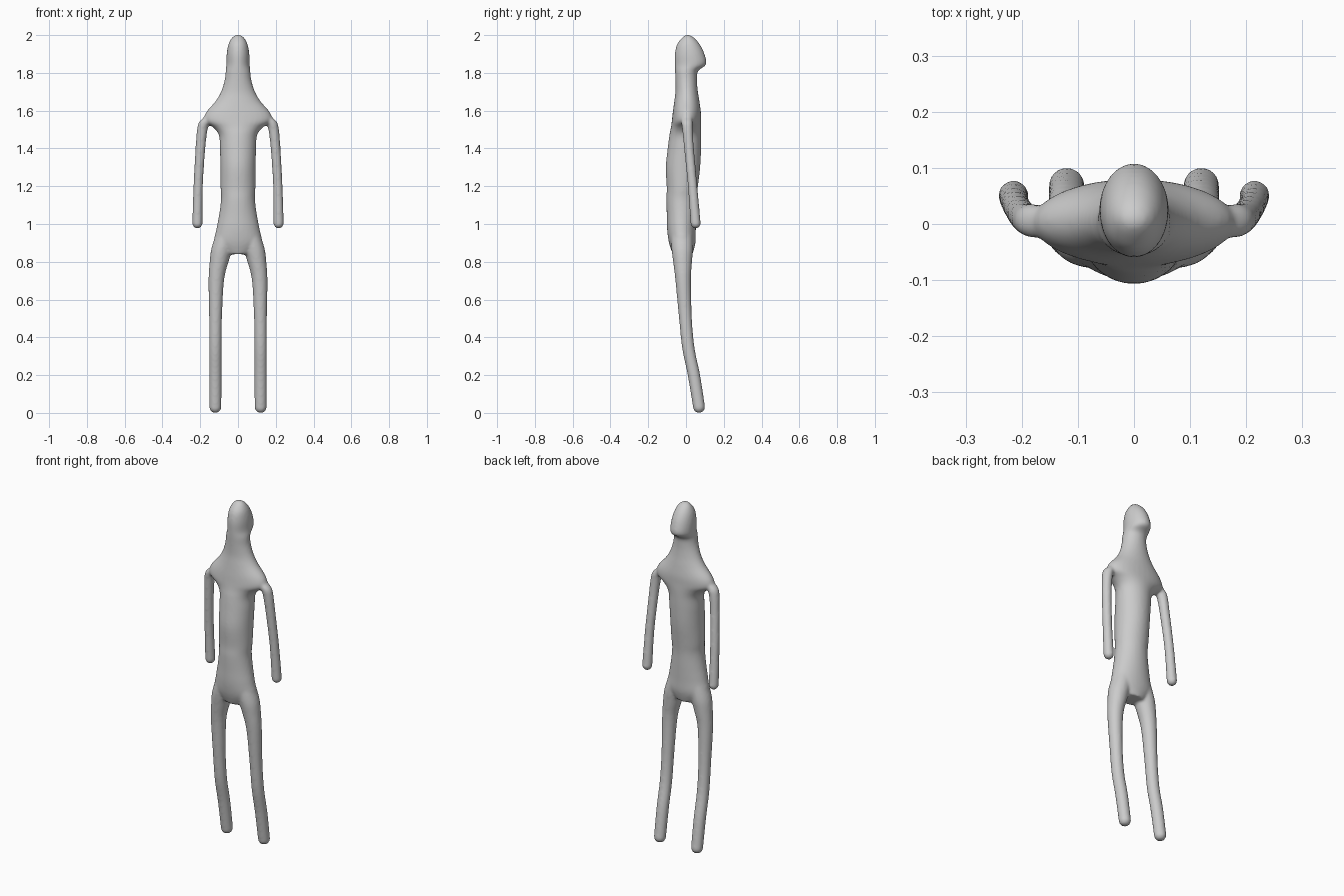
import bpy
import bmesh
from math import cos, sin, tau

default_cube = bpy.data.objects.get("Cube")
if default_cube:
    bpy.data.objects.remove(default_cube, do_unlink=True)

SIDES = 32
STEPS = 4


def catmull(a, b, c, d, t):
    """Smooth blend between b and c."""
    return b + 0.5 * t * (c - a + t * (2 * a - 5 * b + 4 * c - d + t * (3 * (b - c) + d - a)))


def refine(rows):
    """Insert smoothly interpolated sections between the given ones."""
    last = len(rows) - 1
    result = []
    for i in range(last):
        group = (rows[max(i - 1, 0)], rows[i], rows[i + 1], rows[min(i + 2, last)])
        for step in range(STEPS):
            result.append([catmull(*values, step / STEPS) for values in zip(*group)])
    return result + [rows[-1]]


def loft(bm, sections):
    """Skin closed elliptical sections: height, centre x, centre y, half width, half depth."""
    rings = []
    for z, cx, cy, rx, ry in sections:
        ring = []
        for k in range(SIDES):
            angle = tau * k / SIDES
            ring.append(bm.verts.new((cx + rx * cos(angle), cy + ry * sin(angle), z)))
        rings.append(ring)
    for lower, upper in zip(rings, rings[1:]):
        for k in range(SIDES):
            n = (k + 1) % SIDES
            bm.faces.new((lower[k], lower[n], upper[n], upper[k]))
    bm.faces.new(list(reversed(rings[0])))
    bm.faces.new(rings[-1])


def add_limb(bm, rows, side):
    """Tube with a rounded lower tip; rows run upward: height, x, y, radius."""
    tip_z, tip_x, tip_y, radius = rows[0]
    sections = []
    for step in range(1, 6):
        angle = tau / 4 * step / 6
        r = radius * sin(angle)
        sections.append((tip_z - radius * cos(angle), side * tip_x, tip_y, r, r))
    sections += [(z, side * x, y, r, r) for z, x, y, r in refine(rows)]
    loft(bm, sections)


# Head, neck, shoulders, trunk and hips: height, half width, front y, back y
trunk = [
    (.84, .07, -.07, .035), (.9, .125, -.09, .05), (.97, .115, -.1, .052),
    (1.05, .1, -.102, .054), (1.13, .09, -.104, .056), (1.19, .092, -.102, .062),
    (1.3, .093, -.107, .075), (1.4, .096, -.097, .08), (1.47, .101, -.088, .081),
    (1.51, .13, -.08, .081), (1.545, .178, -.075, .08), (1.59, .17, -.07, .079),
    (1.65, .119, -.062, .071), (1.7, .09, -.056, .063), (1.76, .071, -.056, .058),
    (1.81, .065, -.058, .064), (1.845, .062, -.059, .107), (1.9, .06, -.059, .098),
    (1.95, .051, -.048, .074), (1.985, .033, -.022, .044), (2.001, .012, -.002, .018),
]
leg = [
    (.031, .12, .069, .032), (.2, .12, .042, .033), (.34, .12, .013, .033),
    (.5, .119, -.003, .034), (.7, .115, -.015, .041), (.8, .1, -.018, .05),
    (.87, .084, -.02, .057), (.95, .058, -.022, .058),
]
arm = [
    (1.003, .215, .051, .027), (1.2, .211, .035, .025), (1.4, .199, .016, .026),
    (1.5, .189, .008, .028), (1.54, .176, .005, .03), (1.57, .15, .004, .025),
]

bm = bmesh.new()
loft(bm, [(z, 0, (front + back) / 2, width, (back - front) / 2)
          for z, width, front, back in refine(trunk)])
for side in (-1, 1):
    add_limb(bm, leg, side)
    add_limb(bm, arm, side)
bmesh.ops.recalc_face_normals(bm, faces=bm.faces)

mesh = bpy.data.meshes.new("body")
bm.to_mesh(mesh)
bm.free()
body = bpy.data.objects.new("body", mesh)
bpy.context.collection.objects.link(body)

# Fuse the limbs and trunk into one soft skin
remesh = body.modifiers.new("fuse", 'REMESH')
remesh.mode = 'VOXEL'
remesh.voxel_size = .007
remesh.use_smooth_shade = True
soften = body.modifiers.new("soften", 'SMOOTH')
soften.factor = .5
soften.iterations = 7

# Plain grey skin
grey = bpy.data.materials.new("plain grey")
grey.use_nodes = True
colour = (.6, .6, .6, 1)
grey.diffuse_color = colour
grey.node_tree.nodes["Principled BSDF"].inputs["Base Color"].default_value = colour
mesh.materials.append(grey)
